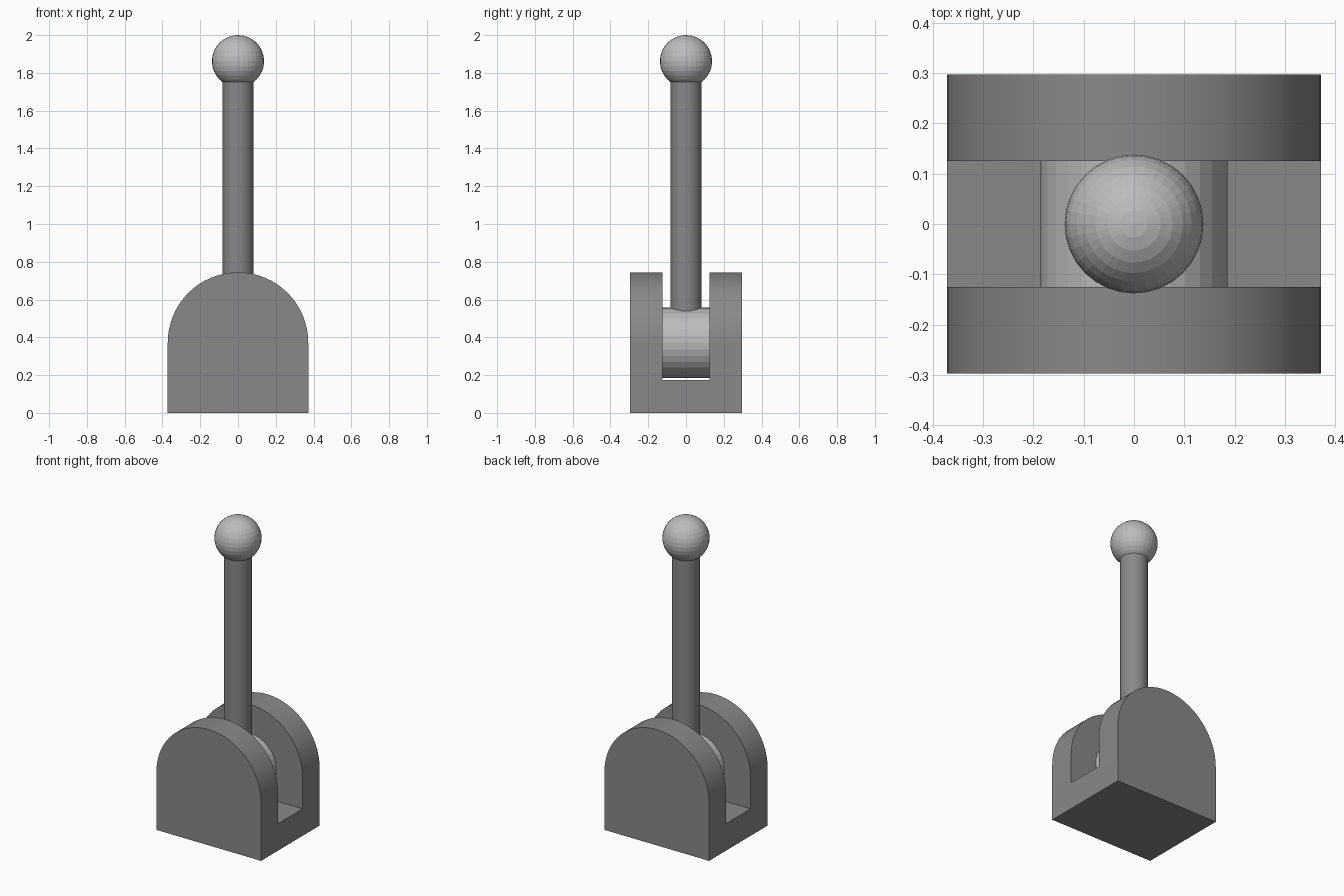
import bpy, bmesh, math

if "Cube" in bpy.data.objects:
    bpy.data.objects.remove(bpy.data.objects["Cube"])

R = 0.372          # arch radius, also the pivot height
HALF_Y = 0.297     # half depth of the base
SLOT_Y = 0.125     # half width of the slot
SLOT_Z = 0.173     # slot floor


def grey(name, value):
    mat = bpy.data.materials.new(name)
    mat.diffuse_color = (value, value, value, 1)
    mat.use_nodes = True
    mat.node_tree.nodes["Principled BSDF"].inputs["Base Color"].default_value = mat.diffuse_color
    return mat


dark = grey("dark_grey", 0.25)
mid = grey("mid_grey", 0.5)


def activate(obj):
    bpy.ops.object.select_all(action='DESELECT')
    obj.select_set(True)
    bpy.context.view_layer.objects.active = obj


def smooth(obj):
    activate(obj)
    bpy.ops.object.shade_smooth_by_angle(angle=math.radians(30))


def prism(name, profile, half_y):
    """Extrude an x/z profile along y."""
    bm = bmesh.new()
    face = bm.faces.new([bm.verts.new((x, -half_y, z)) for x, z in profile])
    new = bmesh.ops.extrude_face_region(bm, geom=[face])['geom']
    bmesh.ops.translate(bm, vec=(0, 2 * half_y, 0),
                        verts=[v for v in new if isinstance(v, bmesh.types.BMVert)])
    bmesh.ops.recalc_face_normals(bm, faces=bm.faces)
    mesh = bpy.data.meshes.new(name)
    bm.to_mesh(mesh)
    bm.free()
    obj = bpy.data.objects.new(name, mesh)
    bpy.context.collection.objects.link(obj)
    return obj


def cylinder(name, radius, depth, location, rotation=(0, 0, 0)):
    bpy.ops.mesh.primitive_cylinder_add(vertices=32, radius=radius, depth=depth,
                                        location=location, rotation=rotation)
    bpy.context.object.name = name
    return bpy.context.object


# Base: round-topped block with a slot cut from above
arch = [(-R, 0), (R, 0)]
for i in range(33):
    a = math.pi * i / 32
    arch.append((R * math.cos(a), R + R * math.sin(a)))
base = prism("base", arch, HALF_Y)
cutter = prism("slot_cutter", [(-1, SLOT_Z), (1, SLOT_Z), (1, 1), (-1, 1)], SLOT_Y)
cutter.hide_render = True
slot = base.modifiers.new("slot", 'BOOLEAN')
slot.operation = 'DIFFERENCE'
slot.solver = 'EXACT'
slot.object = cutter
activate(base)
bpy.ops.object.modifier_apply(modifier=slot.name)
bpy.data.objects.remove(cutter)
smooth(base)
base.data.materials.clear()
base.data.materials.append(dark)

# Pivot barrel between the cheeks
barrel = cylinder("pivot_barrel", R / 2, 2 * SLOT_Y, (0, 0, R), (math.pi / 2, 0, 0))
barrel.data.materials.append(mid)

# Lever rod, sunk into the barrel and the knob
bottom, top = R, 1.80
rod = cylinder("lever_rod", 0.082, top - bottom, (0, 0, (top + bottom) / 2))
smooth(rod)
rod.data.materials.append(dark)

# Knob
bpy.ops.mesh.primitive_uv_sphere_add(segments=32, ring_count=16, radius=0.138,
                                     location=(0, 0, 1.862))
knob = bpy.context.object
knob.name = "knob"
knob.data.materials.append(mid)
